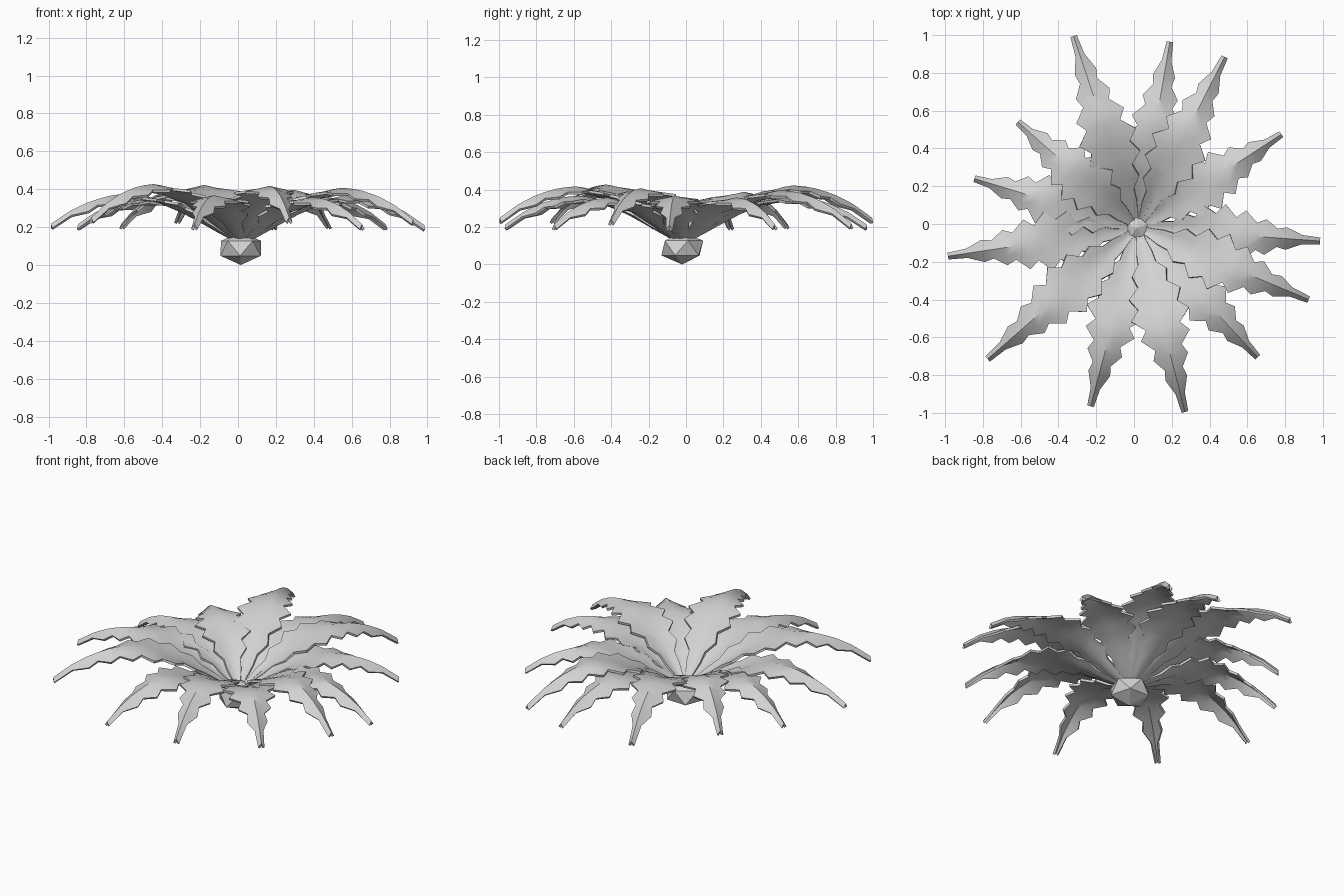
import bpy, bmesh, math
from mathutils import Vector

if "Cube" in bpy.data.objects:
    bpy.data.objects.remove(bpy.data.objects["Cube"])

leaf_mat = bpy.data.materials.new("pale grey")
leaf_mat.diffuse_color = (0.65, 0.65, 0.65, 1)
leaf_mat.use_nodes = True
leaf_mat.node_tree.nodes["Principled BSDF"].inputs["Base Color"].default_value = leaf_mat.diffuse_color
CENTRE = Vector((0.02, -0.02, 0))


def lerp(table, t):
    """Linear lookup in a list of (t, value) pairs."""
    for (a, va), (b, vb) in zip(table, table[1:]):
        if t <= b:
            return va + (vb - va) * (t - a) / (b - a)
    return table[-1][1]


WIDTH = [(0, .012), (.1, .03), (.2, .065), (.3, .1), (.42, .14), (.5, .13),
         (.6, .11), (.7, .08), (.8, .055), (.9, .025), (1, .018)]
RISE = [(0, 0), (.1, .2), (.2, .42), (.3, .63), (.45, .88), (.52, .96), (.6, 1)]
DROP = [(.6, 0), (.7, .1), (.8, .28), (.9, .58), (1, 1)]
FOLD = [(0, -.35), (.3, -.25), (.45, 0), (.6, .25), (.75, .55), (.9, 1), (1, 1.4)]
# Stations: each tooth has a notch and a point leaning towards the tip
STATIONS = [0, .07, .13]
for i in range(6):
    STATIONS += [.19 + i * .115, .24 + i * .115]
STATIONS += [.9, .95, 1]


def leaf(name, tip_x, tip_y, peak, tip_z):
    reach = Vector((tip_x, tip_y, 0)) - CENTRE
    side = Vector((-reach.y, reach.x, 0)).normalized()
    bm = bmesh.new()
    rows = []
    for k, t in enumerate(STATIONS):
        z = .12 + (peak - .12) * lerp(RISE, t) - (peak - tip_z) * lerp(DROP, max(t, .6))
        w = lerp(WIDTH, t)
        if .15 < t < .88:                    # serrated edge
            w *= .76 if k % 2 else 1.18
        row = []
        for s in (-1, -.5, 0, .5, 1):
            p = CENTRE + reach * t + side * (w * s)
            p.z = z - abs(s) * w * lerp(FOLD, t)
            row.append(bm.verts.new(p))
        rows.append(row)
    for a, b in zip(rows, rows[1:]):
        for j in range(4):
            bm.faces.new((a[j], b[j], b[j + 1], a[j + 1]))
    bmesh.ops.recalc_face_normals(bm, faces=bm.faces)
    if sum(f.normal.z for f in bm.faces) < 0:
        bmesh.ops.reverse_faces(bm, faces=bm.faces)
    mesh = bpy.data.meshes.new(name)
    bm.to_mesh(mesh)
    bm.free()
    mesh.materials.append(leaf_mat)
    ob = bpy.data.objects.new(name, mesh)
    bpy.context.collection.objects.link(ob)
    mod = ob.modifiers.new("thickness", 'SOLIDIFY')
    mod.thickness = .014
    mod.offset = -1
    bpy.ops.object.select_all(action='DESELECT')
    ob.select_set(True)
    bpy.context.view_layer.objects.active = ob
    bpy.ops.object.modifier_apply(modifier=mod.name)
    bpy.ops.object.shade_smooth_by_angle(angle=math.radians(40))


# Leaves: tip x, tip y, peak height, tip height
LEAVES = [(-.32, .995, .425, .25), (.19, .965, .37, .215), (.48, .885, .40, .22),
          (.78, .475, .36, .215), (.985, -.09, .37, .21), (.925, -.40, .41, .24),
          (.655, -.705, .36, .215), (.27, -.995, .42, .25), (-.23, -.965, .37, .215),
          (-.775, -.715, .43, .25), (-.985, -.17, .38, .22), (-.845, .24, .36, .215),
          (-.615, .54, .39, .22)]
for n, args in enumerate(LEAVES):
    leaf(f"leaf_{n + 1}", *args)

# Faceted root ball under the leaves
bpy.ops.mesh.primitive_ico_sphere_add(subdivisions=1, radius=1, location=(.015, -.02, .088),
                                      rotation=(0, 0, math.radians(160)))
root = bpy.context.object
root.name = "root_ball"
root.scale = (.125, .125, .088)
root.data.materials.append(leaf_mat)
